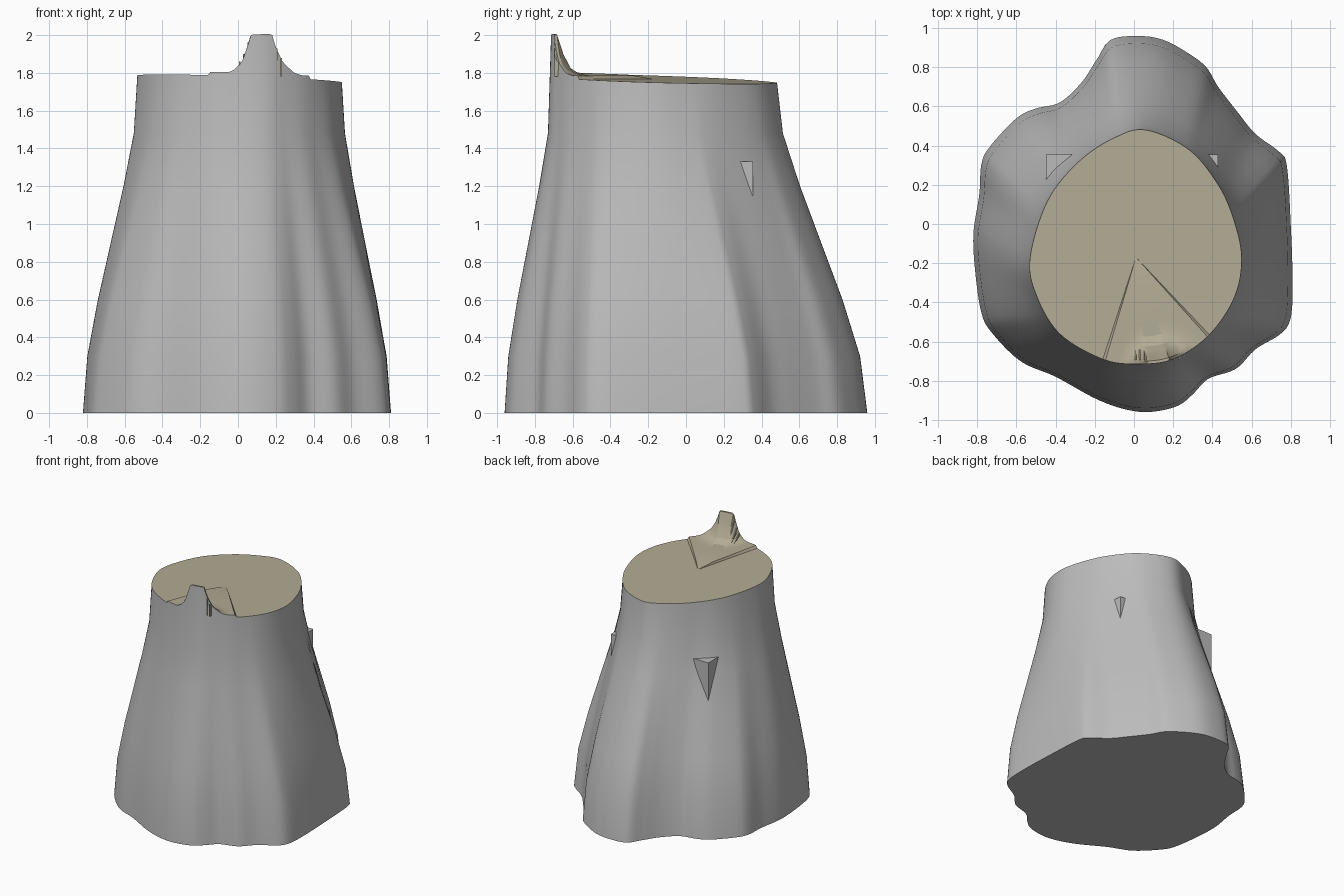
import bpy, bmesh
from math import sin, cos, pi, radians, atan2, hypot

cube = bpy.data.objects.get("Cube")
if cube:
    bpy.data.objects.remove(cube, do_unlink=True)


def make_material(name, colour):
    m = bpy.data.materials.new(name)
    m.use_nodes = True
    m.diffuse_color = (*colour, 1)
    m.node_tree.nodes["Principled BSDF"].inputs["Base Color"].default_value = (*colour, 1)
    return m


bark = make_material("grey bark", (0.5, 0.5, 0.5))
wood = make_material("cut wood", (0.45, 0.41, 0.30))


def make_object(name, bm, material):
    bmesh.ops.recalc_face_normals(bm, faces=bm.faces)
    mesh = bpy.data.meshes.new(name)
    bm.to_mesh(mesh)
    bm.free()
    mesh.materials.append(material)
    ob = bpy.data.objects.new(name, mesh)
    bpy.context.collection.objects.link(ob)
    return ob


def smooth(ob, angle):
    bpy.ops.object.select_all(action='DESELECT')
    ob.select_set(True)
    bpy.context.view_layer.objects.active = ob
    bpy.ops.object.shade_smooth_by_angle(angle=radians(angle))


def lerp_table(table, x):
    if x <= table[0][0]:
        return table[0][1]
    for (x0, y0), (x1, y1) in zip(table, table[1:]):
        if x <= x1:
            return y0 + (y1 - y0) * (x - x0) / (x1 - x0)
    return table[-1][1]


def radius_by_angle(points, centre):
    """Smooth closed outline as a function of angle around a centre."""
    dense = []
    n = len(points)
    for i in range(n):
        p = [points[(i + k) % n] for k in (-1, 0, 1, 2)]
        for s in range(8):
            t = s / 8
            xy = [0.5 * (2 * b + (c - a) * t + (2 * a - 5 * b + 4 * c - d) * t * t
                         + (3 * b - a - 3 * c + d) * t ** 3) for a, b, c, d in zip(*p)]
            x, y = xy[0] - centre[0], xy[1] - centre[1]
            dense.append((atan2(y, x) % (2 * pi), hypot(x, y)))
    dense.sort()
    first, last = dense[0], dense[-1]
    table = [(last[0] - 2 * pi, last[1])] + dense + [(first[0] + 2 * pi, first[1])]
    return lambda a: lerp_table(table, a % (2 * pi))


# Outlines of the root flare and of the cut
base_points = [(.80, 0), (.78, .3), (.74, .37), (.62, .46), (.53, .57), (.43, .70), (.37, .80),
               (.28, .87), (.15, .94), (.02, .96), (-.12, .94), (-.19, .84), (-.27, .72),
               (-.38, .62), (-.5, .59), (-.6, .54), (-.74, .39), (-.78, .3), (-.79, .15),
               (-.82, -.05), (-.81, -.25), (-.78, -.45), (-.73, -.55), (-.58, -.7),
               (-.4, -.78), (-.2, -.89), (-.05, -.945), (.08, -.96), (.22, -.93), (.3, -.87),
               (.38, -.79), (.52, -.74), (.62, -.64), (.75, -.56), (.80, -.48), (.81, -.3)]
top_points = [(.55, -.18), (.51, .02), (.43, .2), (.28, .38), (.06, .48), (-.1, .44), (-.28, .32),
              (-.44, .12), (-.53, -.17), (-.5, -.36), (-.38, -.56), (-.16, -.69), (.02, -.715),
              (.2, -.69), (.38, -.57), (.51, -.38)]
apex = (.01, -.17)
base_radius = radius_by_angle(base_points, (0, 0))
top_radius = radius_by_angle(top_points, apex)

COLUMNS = 240
angles = [2 * pi * i / COLUMNS for i in range(COLUMNS)]
base_ring = [(base_radius(a) * cos(a), base_radius(a) * sin(a)) for a in angles]
top_ring = [(apex[0] + top_radius(a) * cos(a), apex[1] + top_radius(a) * sin(a)) for a in angles]

# Height of the cut: tilted plane, raised wedge, torn splinter at the rim
splinter = [(-.05, 0), (-.02, .015), (.02, .055), (.05, .14), (.07, .205), (.18, .21),
            (.20, .14), (.24, .06), (.3, .01), (.34, 0)]
falloff = [(.015, 1), (.05, .5), (.09, .15), (.14, 0)]


def in_wedge(a):
    return radians(252.5) < a < radians(313.5)


def cut_height(x, y, a, gap, rim_x):
    z = 1.768 - .034 * x - .029 * (y + .18)
    if in_wedge(a):
        z += .018 + lerp_table(splinter, rim_x) * lerp_table(falloff, gap)
    return z


# Bark: rings from root flare to rim, closed underneath
flare = [(0, 1), (.3, .92), (.6, .725), (.9, .49), (1.2, .255), (1.48, .065)]
bm = bmesh.new()
rings = []
for z, t in flare:
    rings.append([bm.verts.new((b[0] * t + c[0] * (1 - t), b[1] * t + c[1] * (1 - t), z))
                  for b, c in zip(base_ring, top_ring)])
rings.append([bm.verts.new((x, y, cut_height(x, y, a, 0, x)))
              for a, (x, y) in zip(angles, top_ring)])
for low, high in zip(rings, rings[1:]):
    for i in range(COLUMNS):
        j = (i + 1) % COLUMNS
        bm.faces.new((low[i], low[j], high[j], high[i]))
bm.faces.new(rings[0][::-1])
stump_bark = make_object("stump_bark", bm, bark)
smooth(stump_bark, 40)

# Cut face: polar grid from the wedge tip to the rim
bm = bmesh.new()
centre = bm.verts.new((*apex, cut_height(*apex, 0, 1, 0)))
previous = None
for gap in (.4, .2, .14, .115, .09, .07, .05, .03, .015, 0):
    ring = []
    for a, (rx, ry) in zip(angles, top_ring):
        r = top_radius(a) - gap * top_radius(a) / .545
        x, y = apex[0] + r * cos(a), apex[1] + r * sin(a)
        ring.append(bm.verts.new((x, y, cut_height(x, y, a, gap, rx))))
    for i in range(COLUMNS):
        j = (i + 1) % COLUMNS
        if previous:
            bm.faces.new((previous[i], ring[i], ring[j], previous[j]))
        else:
            bm.faces.new((centre, ring[i], ring[j]))
    previous = ring
cut_face = make_object("cut_face", bm, wood)
for poly in cut_face.data.polygons:
    if poly.normal.z < 0:
        poly.flip()
smooth(cut_face, 25)

# Torn fibres on both sides of the splinter
bm = bmesh.new()
for x, z in ((.01, 1.86), (.03, 1.9), (.055, 1.96), (.185, 1.97), (.205, 1.93), (.23, 1.88)):
    profile = [(-.695, 1.78), (-.695, z), (-.665, z - (z - 1.8) * .45), (-.615, 1.8), (-.615, 1.78)]
    sides = [[bm.verts.new((x + dx, y, h)) for y, h in profile] for dx in (-.004, .004)]
    bm.faces.new(sides[0])
    bm.faces.new(sides[1][::-1])
    for i in range(len(profile)):
        j = (i + 1) % len(profile)
        bm.faces.new((sides[0][i], sides[0][j], sides[1][j], sides[1][i]))
make_object("splinter_fibres", bm, wood)

# Inner block whose two back corners poke out of the bark
bpy.ops.mesh.primitive_cube_add(size=1, location=(-.01, .03, .93))
block = bpy.context.object
block.name = "corner_stubs"
block.scale = (.88, .65, .8)
block.data.materials.append(bark)
